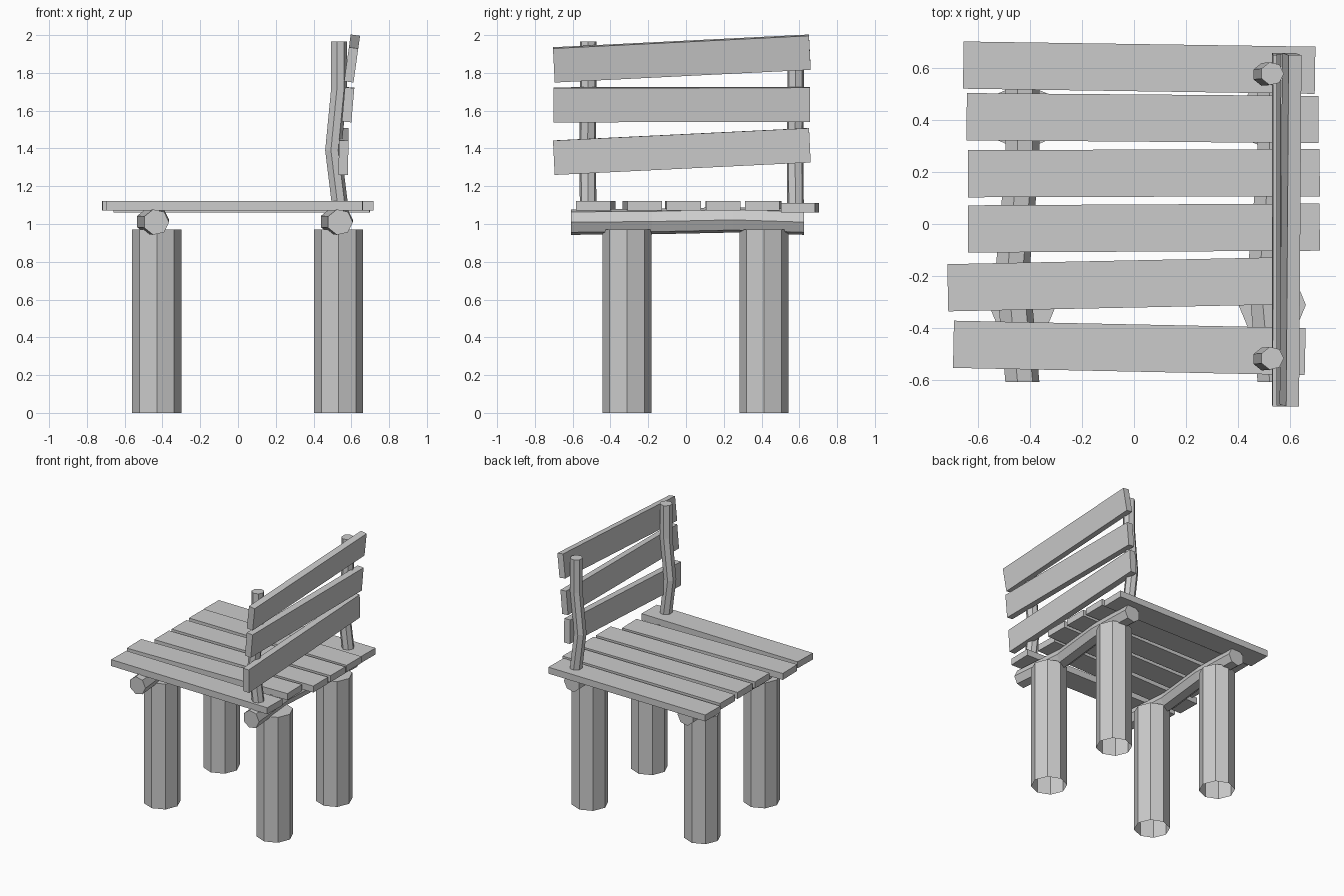
import bpy, bmesh
from math import sin, cos, pi, atan2, radians
from mathutils import Matrix, Vector

if "Cube" in bpy.data.objects:
    bpy.data.objects.remove(bpy.data.objects["Cube"])


def finish(bm, name):
    bmesh.ops.recalc_face_normals(bm, faces=bm.faces)
    me = bpy.data.meshes.new(name)
    bm.to_mesh(me)
    bm.free()
    ob = bpy.data.objects.new(name, me)
    bpy.context.collection.objects.link(ob)
    return ob


def pole(name, path, r, sides, axis, phase=0.0, open_start=False):
    """Faceted pole through path; every ring is flat across the given axis."""
    bm = bmesh.new()
    rings = []
    for p in path:
        ring = []
        for i in range(sides):
            a = phase + 2 * pi * i / sides
            off = (r * cos(a), r * sin(a), 0) if axis == 'Z' else (r * cos(a), 0, r * sin(a))
            ring.append(bm.verts.new(Vector(p) + Vector(off)))
        rings.append(ring)
    for a, b in zip(rings, rings[1:]):
        for i in range(sides):
            j = (i + 1) % sides
            bm.faces.new((a[i], a[j], b[j], b[i]))
    bm.faces.new(rings[-1])
    if not open_start:
        bm.faces.new(rings[0])
    return finish(bm, name)


def board(name, size, matrix):
    bm = bmesh.new()
    bmesh.ops.create_cube(bm, size=1, matrix=matrix @ Matrix.Diagonal((*size, 1)))
    return finish(bm, name)


# Octagonal legs, open underneath
for x, side in ((-0.43, "left"), (0.533, "right")):
    for y, end in ((-0.312, "front"), (0.413, "back")):
        pole(f"{end}_{side}_leg", [(x, y, 0), (x, y, 0.97)], 0.13, 8, 'Z', open_start=True)

# Crooked beams under the seat
for x, side in ((-0.434, "left"), (0.539, "right")):
    pole(f"{side}_beam", [(x, -0.61, 1.01), (x - 0.038, -0.18, 1.013),
                          (x, 0.25, 1.022), (x, 0.625, 1.01)], 0.069, 7, 'Y')

# Crooked back posts
for y, end in ((-0.518, "front"), (0.58, "back")):
    pole(f"{end}_post", [(0.54, y, 1.08), (0.502, y - 0.003, 1.39),
                         (0.533, y, 1.71), (0.533, y, 1.965)], 0.045, 7, 'Z')

# Seat slats: centre x, left y, right y, centre z
seat = [(0.02, 0.613, 0.593, 1.087), (0.033, 0.414, 0.403, 1.097),
        (0.038, 0.194, 0.198, 1.097), (0.038, -0.019, -0.012, 1.097),
        (-0.04, -0.246, -0.218, 1.097), (-0.018, -0.464, -0.492, 1.097)]
for i, (x, yl, yr, z) in enumerate(seat):
    m = Matrix.Translation((x, (yl + yr) / 2, z)) @ Matrix.Rotation(atan2(yr - yl, 1.357), 4, 'Z')
    board(f"seat_slat_{i + 1}", (1.357, 0.182, 0.05), m)

# Backrest slats: centre x, front z, back z, lean in degrees
back = [(0.604, 1.842, 1.91, 8), (0.583, 1.631, 1.633, 5), (0.559, 1.351, 1.417, 1)]
for i, (x, zf, zb, lean) in enumerate(back):
    m = (Matrix.Translation((x, -0.022, (zf + zb) / 2))
         @ Matrix.Rotation(radians(lean), 4, 'Y')
         @ Matrix.Rotation(atan2(zb - zf, 1.357), 4, 'X'))
    board(f"back_slat_{i + 1}", (0.05, 1.357, 0.182), m)
